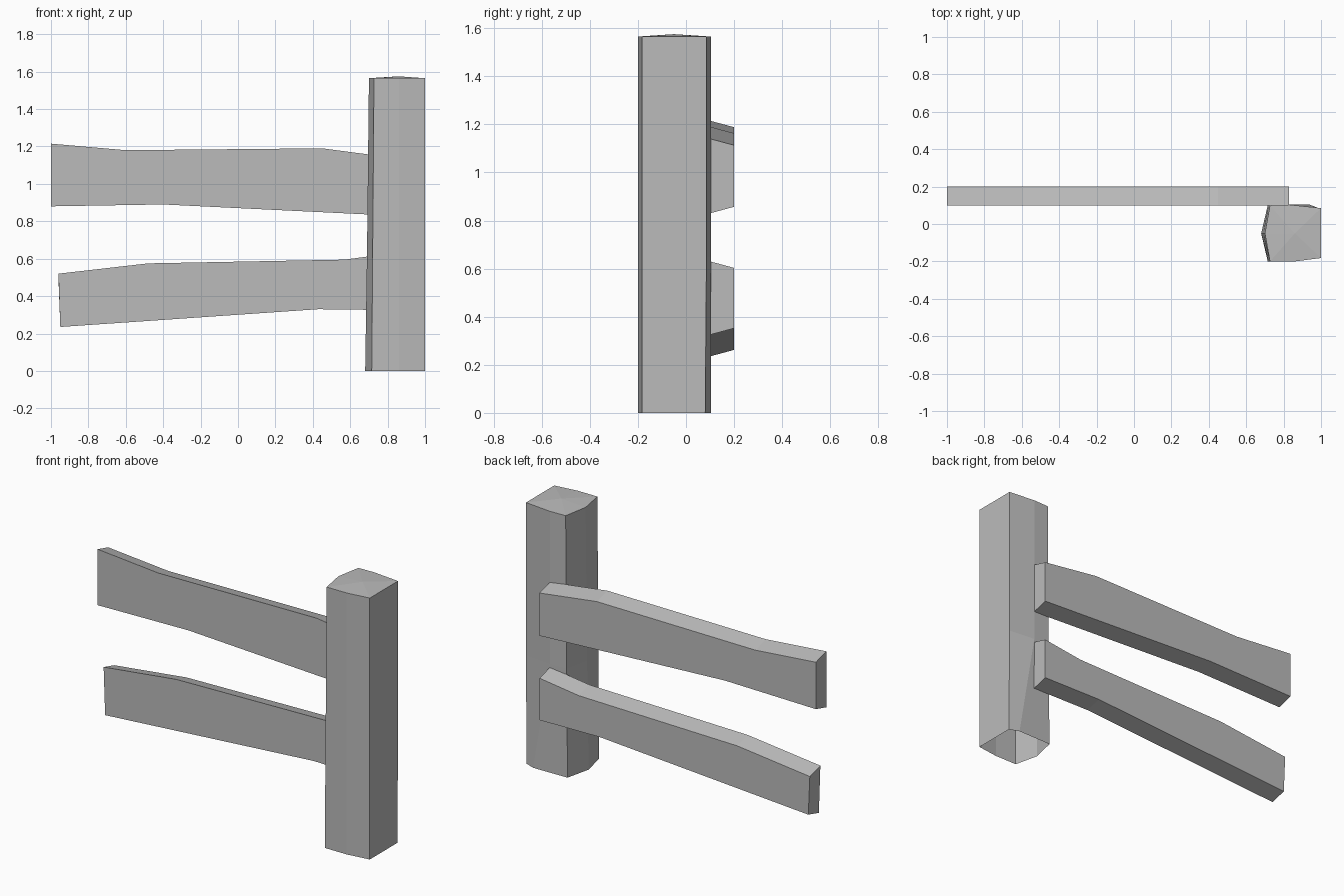
import bpy
import bmesh

cube = bpy.data.objects.get("Cube")
if cube:
    bpy.data.objects.remove(cube, do_unlink=True)

GREY = (0.5, 0.5, 0.5, 1.0)
wood = bpy.data.materials.new("weathered grey")
wood.use_nodes = True
wood.diffuse_color = GREY
wood.node_tree.nodes["Principled BSDF"].inputs["Base Color"].default_value = GREY


def finish(name, bm):
    bmesh.ops.recalc_face_normals(bm, faces=bm.faces)
    mesh = bpy.data.meshes.new(name)
    bm.to_mesh(mesh)
    bm.free()
    mesh.materials.append(wood)
    obj = bpy.data.objects.new(name, mesh)
    bpy.context.collection.objects.link(obj)
    return obj


def bridge(bm, a, b):
    for i in range(len(a)):
        j = (i + 1) % len(a)
        bm.faces.new((a[i], a[j], b[j], b[i]))


def rail(name, top, bottom, inset=0.027):
    """Plank from its top and bottom edges; the back face is a little narrower."""
    bm = bmesh.new()
    rings = []
    for y, d in ((0.1, 0), (0.2, inset)):
        edge = [(x, y, z - d) for x, z in top]
        edge += [(x, y, z + d) for x, z in reversed(bottom)]
        rings.append([bm.verts.new(p) for p in edge])
        bm.faces.new(rings[-1])
    bridge(bm, *rings)
    return finish(name, bm)


def post(name):
    """Rough-hewn post, open underneath, with a slightly raised top."""
    bm = bmesh.new()
    rings = []
    # height, left ridge x, left corner x, back ridge x, right back y
    for z, ridge, corner, back, side in ((0, 0.68, 0.715, 0.94, 0.08),
                                         (0.65, 0.69, 0.72, 0.83, 0.085),
                                         (1.565, 0.70, 0.727, 0.83, 0.085)):
        plan = [(1, -0.182), (1, side), (back, 0.103), (corner, 0.1),
                (ridge, -0.05), (corner, -0.2), (0.86, -0.2)]
        rings.append([bm.verts.new((x, y, z)) for x, y in plan])
    for low, high in zip(rings, rings[1:]):
        bridge(bm, low, high)
    peak = bm.verts.new((0.86, -0.05, 1.575))
    rim = rings[-1]
    for i in range(len(rim)):
        bm.faces.new((rim[i], rim[(i + 1) % len(rim)], peak))
    return finish(name, bm)


post("post")
rail("upper_rail",
     [(-1, 1.215), (-0.6, 1.18), (0.45, 1.19), (0.83, 1.14)],
     [(-1, 0.88), (-0.4, 0.89), (0.83, 0.83)])
rail("lower_rail",
     [(-0.96, 0.52), (-0.48, 0.575), (0.57, 0.595), (0.83, 0.63)],
     [(-0.95, 0.235), (0.43, 0.33), (0.83, 0.325)])
